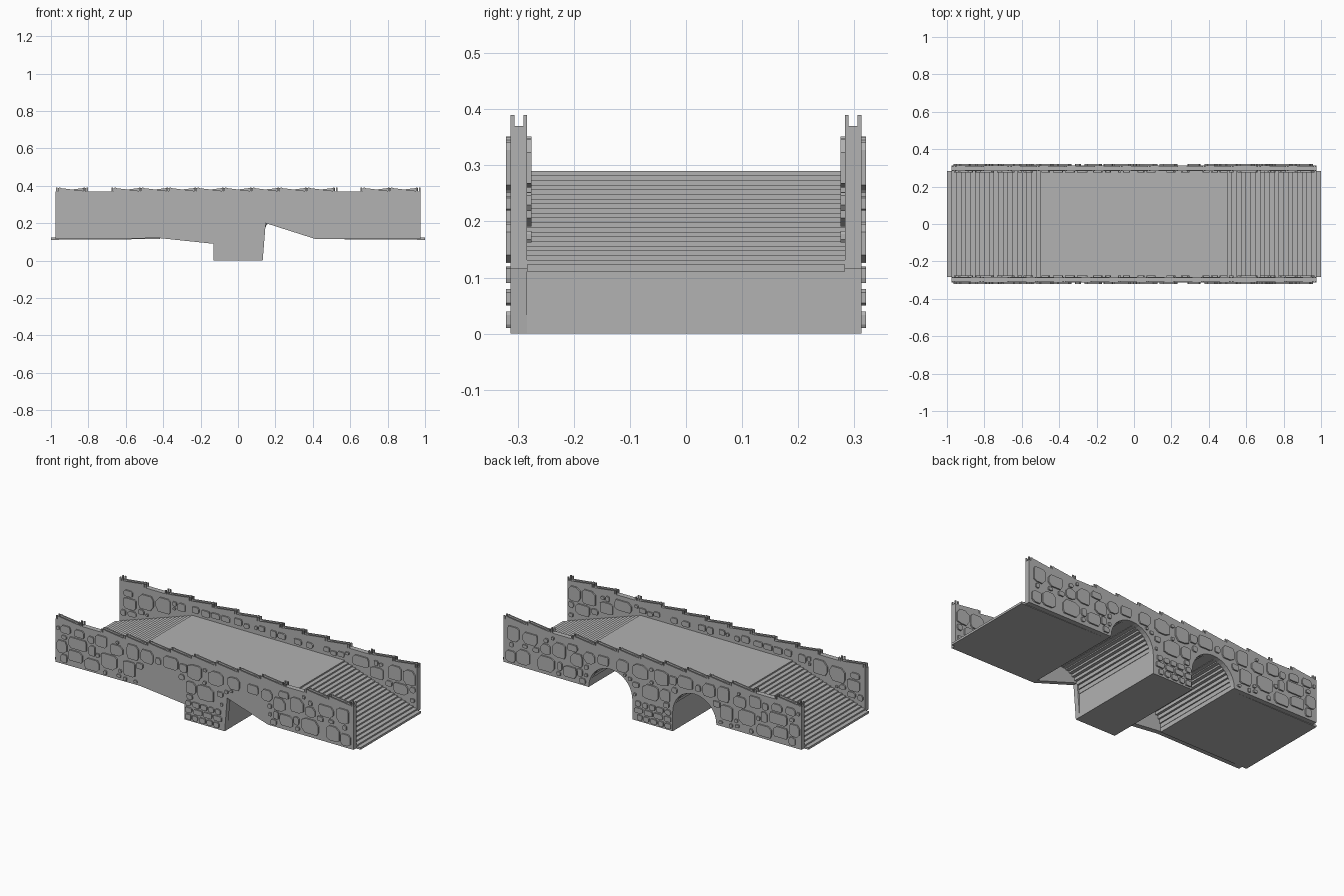
import bpy, bmesh, math, random

if "Cube" in bpy.data.objects:
    bpy.data.objects.remove(bpy.data.objects["Cube"])

random.seed(4)
stone_grey = bpy.data.materials.new("stone_grey")
stone_grey.use_nodes = True
COLOUR = (0.445, 0.445, 0.445, 1)
stone_grey.diffuse_color = COLOUR
stone_grey.node_tree.nodes["Principled BSDF"].inputs["Base Color"].default_value = COLOUR

BASE, DECK, TOP = 0.115, 0.29, 0.37       # slab underside, walkway, wall top
INNER, OUTER = 0.283, 0.313               # wall faces in y
END, FLAT = 0.975, 0.5                    # wall end, half length of flat walkway
PIER, ARCH_X, ARCH_R = 0.132, 0.275, 0.143


def prism(bm, outline, y0, y1):
    """Extrude an x-z outline from y0 to y1."""
    verts = [bm.verts.new((x, y0, z)) for x, z in outline]
    face = bm.faces.new(verts)
    out = bmesh.ops.extrude_face_region(bm, geom=[face])
    moved = [g for g in out["geom"] if isinstance(g, bmesh.types.BMVert)]
    bmesh.ops.translate(bm, verts=moved, vec=(0, y1 - y0, 0))


def box(bm, x0, x1, y0, y1, z0, z1):
    prism(bm, [(x0, z0), (x1, z0), (x1, z1), (x0, z1)], y0, y1)


def finish(bm, name):
    bmesh.ops.recalc_face_normals(bm, faces=bm.faces[:])
    mesh = bpy.data.meshes.new(name)
    bm.to_mesh(mesh)
    bm.free()
    mesh.materials.append(stone_grey)
    obj = bpy.data.objects.new(name, mesh)
    bpy.context.collection.objects.link(obj)
    return obj


def arch(n, stepped=False):
    """Right-hand arch from the outer springing to the pier."""
    pts = []
    for i in range(n + 1):
        a = math.pi * i / n
        p = (ARCH_X + ARCH_R * math.cos(a), BASE + ARCH_R * math.sin(a))
        if stepped and pts:
            q = pts[-1]
            pts.append((q[0], p[1]) if p[1] > q[1] else (p[0], q[1]))
        pts.append(p)
    return pts


def mirrored(pts):
    return [(-x, z) for x, z in reversed(pts)]


# Walkway: steps at both ends, flat deck, stepped arch soffits and pier
STEPS = 21
stairs = [(1.0, BASE - 0.004)]
for i in range(STEPS):
    x = 1 - (1 - FLAT) * i / (STEPS - 1)
    z = BASE + (DECK - BASE) * (i + 1) / STEPS
    stairs += [(x, z), (x - (1 - FLAT) / (STEPS - 1), z)]
stairs.pop()
half = [(PIER, 0)] + list(reversed(arch(18, True))) + stairs
bm = bmesh.new()
prism(bm, half + mirrored(half), -INNER, INNER)
finish(bm, "walkway_with_steps")

# Side walls: open arches at the back, straight-cut undersides at the front
wall_end = [(END, BASE), (END, TOP)]
back_half = [(PIER, 0)] + list(reversed(arch(18))) + wall_end
front_outline = [(-PIER, 0), (PIER, 0), (0.148, 0.2), (0.415, BASE)] + wall_end
front_outline += [(-END, TOP), (-END, BASE), (-0.42, 0.12), (-PIER, 0.09)]
for name, side, outline in (("back_wall", 1, back_half + mirrored(back_half)),
                            ("front_wall", -1, front_outline)):
    bm = bmesh.new()
    prism(bm, outline, side * INNER, side * OUTER)
    finish(bm, name)

# Weathered wall crests: paired ears at each joint, sloping ridges between
BAYS, PITCH = 13, 0.148
for name, side in (("back_crest", 1), ("front_crest", -1)):
    bm = bmesh.new()
    for y0, y1 in ((INNER, INNER + 0.007), (OUTER - 0.007, OUTER)):
        for i in range(BAYS + 1):
            x = (i - BAYS / 2) * PITCH
            for dx in (-0.011, 0.005):
                box(bm, x + dx, x + dx + 0.008, side * y0, side * y1, TOP - 0.01, 0.39)
            if i < BAYS and i not in (1, 10):
                a, b = (0.388, TOP) if side < 0 else (TOP, 0.388)
                prism(bm, [(x, TOP - 0.01), (x + PITCH, TOP - 0.01),
                           (x + PITCH, b + 0.001), (x, a + 0.001)], side * y0, side * y1)
    finish(bm, name)


def floor_height(x):
    t = (1 - abs(x)) / (1 - FLAT)
    return BASE + (DECK - BASE) * min(1, t) + 0.012


def outside_ok(x0, x1, z0, z1):
    """True where an outer stone clears both arch openings."""
    for cx in (-ARCH_X, ARCH_X):
        nx, nz = min(max(cx, x0), x1), min(max(BASE, z0), z1)
        if math.hypot(nx - cx, nz - BASE) < ARCH_R + 0.012:
            return False
    return True


def inside_ok(x0, x1, z0, z1):
    return z0 > max(floor_height(x0), floor_height(x1))


def scatter(allowed, stones, z_min):
    """Fill a wall with irregular stones, the largest first."""
    tries = 5000
    for k in range(tries):
        size = 0.10 * (1 - k / tries) + 0.022
        w = size * random.uniform(0.6, 1.0)
        h = min(size * random.uniform(0.5, 1.0), 0.085)
        x, z = random.uniform(-0.968, 0.968 - w), random.uniform(z_min, 0.352 - h)
        r = (x, x + w, z, z + h)
        gap = 0.007
        clear = all(r[0] > s[1] + gap or r[1] < s[0] - gap or
                    r[2] > s[3] + gap or r[3] < s[2] - gap for s in stones)
        if clear and allowed(*r):
            stones.append(r)
    return stones


def stone_outline(x0, x1, z0, z1):
    """Rectangle with unevenly clipped corners."""
    c = min(x1 - x0, z1 - z0)
    pts = []
    for x, z, sx, sz, flip in ((x0, z0, 1, 1, 0), (x1, z0, -1, 1, 1),
                               (x1, z1, -1, -1, 0), (x0, z1, 1, -1, 1)):
        a, b = (c * random.uniform(0.08, 0.35) for _ in range(2))
        pair = [(x, z + sz * b), (x + sx * a, z)]
        pts += reversed(pair) if flip else pair
    return pts


# Coursed blocks on the pier, then random rubble over the walls
courses = []
for row in range(3):
    x = -0.122
    while x < 0.09:
        w = min(random.uniform(0.03, 0.06), 0.122 - x)
        courses.append((x, x + w, 0.01 + 0.04 * row, 0.04 + 0.04 * row))
        x += w + 0.01
outer_stones = [stone_outline(*s) for s in scatter(outside_ok, courses, 0.125)]
inner_stones = [stone_outline(*s) for s in scatter(inside_ok, [], 0.13)]
for name, side in (("back", 1), ("front", -1)):
    for label, outlines, y0, y1 in (("outer", outer_stones, OUTER, OUTER + 0.008),
                                    ("inner", inner_stones, INNER, INNER - 0.008)):
        bm = bmesh.new()
        for outline in outlines:
            prism(bm, outline, side * y0, side * y1)
        finish(bm, name + "_" + label + "_stones")
